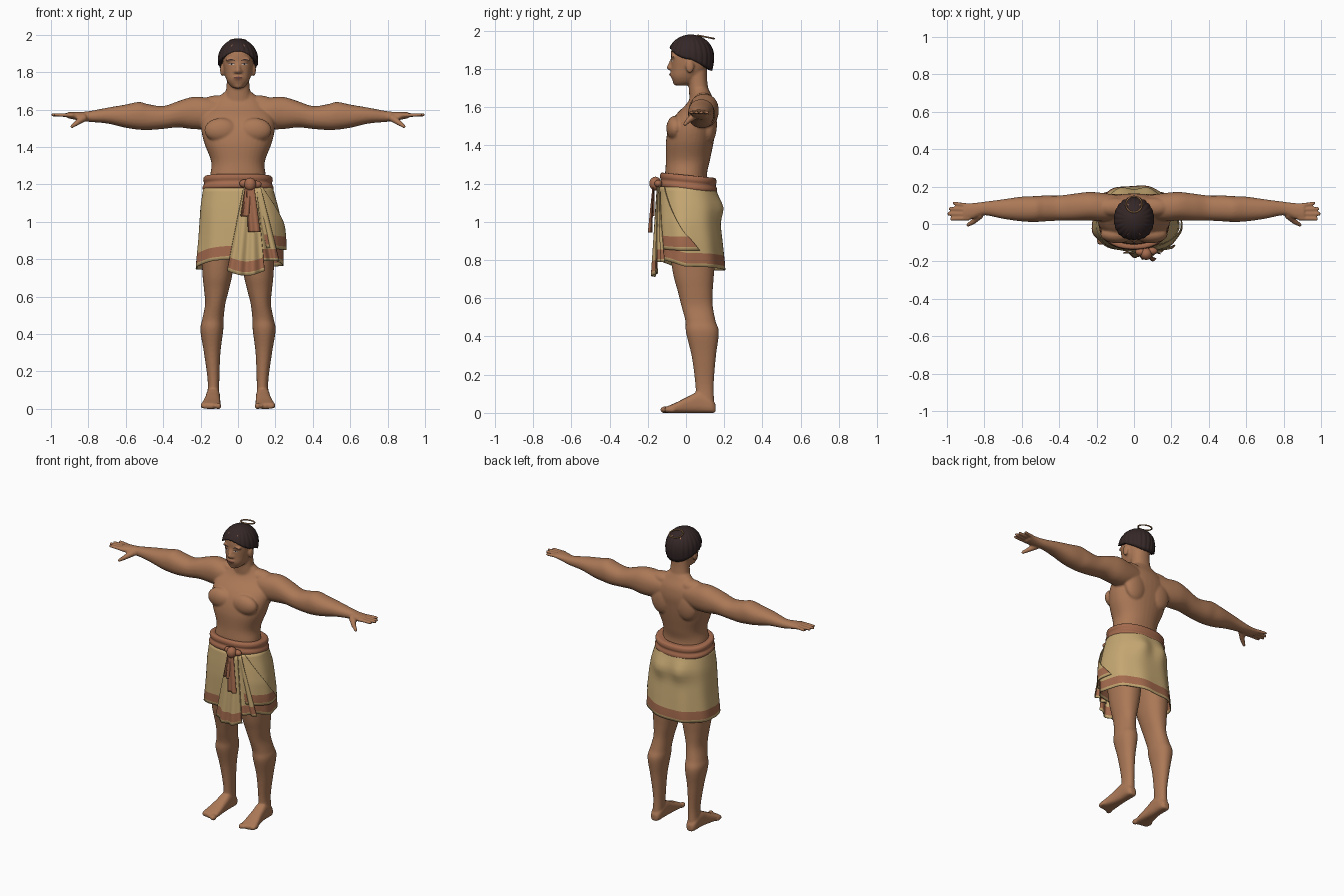
import bpy, bmesh, math
from mathutils import Vector, Matrix
from mathutils.bvhtree import BVHTree

cube = bpy.data.objects.get("Cube")
if cube:
    bpy.data.objects.remove(cube, do_unlink=True)


def material(name, *rgb):
    mat = bpy.data.materials.new(name)
    mat.use_nodes = True
    mat.diffuse_color = (*rgb, 1)
    mat.node_tree.nodes["Principled BSDF"].inputs["Base Color"].default_value = (*rgb, 1)
    return mat


SKIN = material("brown skin", .41, .19, .095)
CLOTH = material("tan cloth", .56, .39, .17)
RUST = material("rust cloth", .37, .145, .075)
HAIR = material("dark hair", .035, .02, .02)
GOLD = material("hair band tan", .38, .2, .09)
WHITE = material("eye white", .6, .5, .42)
LIP = material("lip brown", .25, .09, .06)


def finish(name, bm, *mats, thick=0):
    mesh = bpy.data.meshes.new(name)
    bm.to_mesh(mesh)
    bm.free()
    for mat in mats:
        mesh.materials.append(mat)
    mesh.shade_smooth()
    obj = bpy.data.objects.new(name, mesh)
    bpy.context.collection.objects.link(obj)
    if thick:
        mod = obj.modifiers.new("thickness", 'SOLIDIFY')
        mod.thickness = thick
        mod.offset = 0
    return obj


def lerp(a, b, t):
    return a + (b - a) * t


def smooth(rows, steps=5):
    """Spline through rows of numbers."""
    out = []
    for i in range(len(rows) - 1):
        near = rows[max(i - 1, 0)], rows[i], rows[i + 1], rows[min(i + 2, len(rows) - 1)]
        for k in range(steps):
            t = k / steps
            out.append([q + t / 2 * (r - p + t * (2 * p - 5 * q + 4 * r - s + t * (3 * (q - r) + s - p)))
                        for p, q, r, s in zip(*near)])
    return out + [rows[-1]]


def oval(a, power):
    c, s = math.cos(a), math.sin(a)
    return math.copysign(abs(c) ** (2 / power), c), math.copysign(abs(s) ** (2 / power), s)


def angles(n):
    return [math.tau * i / n for i in range(n)]


def sheet(bm, rows, closed=False, cap=False, paint=lambda row: 0):
    """Quads between rows of points, with a material index for each row."""
    rings = [[bm.verts.new(p) for p in row] for row in rows]
    n = len(rings[0])
    for j, (lo, hi) in enumerate(zip(rings, rings[1:])):
        for i in range(n if closed else n - 1):
            k = (i + 1) % n
            bm.faces.new((lo[i], lo[k], hi[k], hi[i])).material_index = paint(j)
    if cap:
        bm.faces.new(rings[0][::-1])
        bm.faces.new(rings[-1])


def tube(bm, rows, place, power=2.2):
    sheet(bm, [[place(row, *oval(a, power)) for a in angles(36)] for row in smooth(rows)], True, True)


def ball(bm, loc, size):
    bmesh.ops.create_uvsphere(bm, u_segments=24, v_segments=14, radius=1,
                              matrix=Matrix.LocRotScale(Vector(loc), None, Vector(size)))


def rod(bm, a, b, r1, r2):
    a, b = Vector(a), Vector(b)
    turn = (b - a).to_track_quat('Z', 'Y')
    bmesh.ops.create_cone(bm, cap_ends=True, segments=12, radius1=r1, radius2=r2, depth=(b - a).length,
                          matrix=Matrix.LocRotScale((a + b) / 2, turn, None))
    ball(bm, b, (r2, r2, r2))


# Body: torso, neck and head, with rows of height, centre y, half width, half depth
def upright(row, c, s):
    z, cy, rx, ry = row
    return rx * c, cy + ry * s, z


bm = bmesh.new()
tube(bm, [(1, .03, .17, .12), (1.14, .01, .16, .12), (1.24, 0, .15, .11), (1.32, .01, .143, .115),
          (1.42, .02, .18, .125), (1.5, .035, .197, .122), (1.56, .055, .19, .108),
          (1.62, .08, .15, .075), (1.67, .08, .1, .05), (1.7, .07, .065, .045)], upright)
tube(bm, [(1.6, .08, .09, .06), (1.68, .068, .068, .052), (1.75, .06, .06, .05), (1.83, .05, .06, .06)], upright)
tube(bm, [(1.714, -.025, .024, .03), (1.73, -.012, .044, .054), (1.76, -.003, .062, .074), (1.8, .015, .073, .092),
          (1.85, .022, .081, .1), (1.9, .025, .08, .102), (1.94, .025, .07, .09), (1.965, .025, .04, .055)], upright, 2.4)
rod(bm, (0, -.07, 1.85), (0, -.086, 1.808), .01, .015)
ball(bm, (0, -.07, 1.77), (.03, .016, .014))
ball(bm, (0, -.052, 1.728), (.024, .016, .015))

for s in (1, -1):
    # Chest, shoulder blades, trapezius, ears, nostrils, brow ridge
    ball(bm, (s * .09, -.056, 1.49), (.09, .047, .065))
    ball(bm, (s * .09, .122, 1.51), (.08, .04, .1))
    ball(bm, (s * .1, .09, 1.635), (.1, .05, .042))
    ball(bm, (s * .085, .02, 1.812), (.011, .022, .034))
    ball(bm, (s * .013, -.078, 1.803), (.011, .013, .01))
    ball(bm, (s * .035, -.064, 1.866), (.032, .014, .01))
    # Arm with rows of x, centre y, centre z, half depth, half height
    tube(bm, [(.06, .09, 1.585, .06, .06), (.16, .09, 1.58, .075, .083), (.24, .095, 1.582, .076, .086),
              (.32, .09, 1.575, .072, .07), (.4, .085, 1.558, .067, .061), (.48, .083, 1.56, .069, .069),
              (.53, .08, 1.567, .069, .074), (.6, .08, 1.565, .066, .062), (.7, .08, 1.568, .052, .042),
              (.8, .083, 1.563, .036, .028), (.86, .07, 1.566, .042, .022), (.91, .066, 1.57, .045, .016)],
         lambda r, c, n: (s * r[0], r[1] + r[3] * c, r[2] + r[4] * n))
    for base, tip, reach in ((.03, .027, .976), (.054, .054, .991), (.077, .082, .984), (.098, .111, .962)):
        rod(bm, (s * .88, base, 1.57), (s * reach, tip, 1.572), .012, .0095)
    rod(bm, (s * .82, .05, 1.558), (s * .86, .012, 1.53), .021, .015)
    rod(bm, (s * .86, .012, 1.53), (s * .888, -.005, 1.51), .015, .01)
    # Leg with rows of z, centre x, centre y, half width, half depth
    tube(bm, [(.05, .133, .1, .033, .048), (.15, .131, .097, .031, .048), (.3, .138, .093, .044, .064),
              (.42, .14, .086, .061, .086), (.48, .134, .076, .057, .079), (.56, .122, .058, .054, .082),
              (.64, .115, .048, .067, .092), (.72, .11, .04, .08, .106), (.85, .105, .035, .09, .12),
              (1, .095, .03, .09, .12)],
         lambda r, c, n: (s * (r[1] + r[3] * c), r[2] + r[4] * n, r[0]))
    # Foot with rows of y, centre x, half width, height
    tube(bm, [(.155, .133, .02, .045), (.13, .133, .034, .075), (.07, .133, .037, .11), (.01, .136, .041, .085),
              (-.05, .142, .049, .055), (-.09, .146, .053, .038), (-.11, .147, .045, .03)],
         lambda r, c, n: (s * (r[1] + r[2] * c), r[0], r[3] / 2 * (1 + n)), 2.8)
    for i in range(5):
        big = 1.4 if i == 0 else 1
        ball(bm, (s * (.105 + .021 * i), -.112 + .009 * i, .016), (.011 * big, .024, .013 * big))
bmesh.ops.recalc_face_normals(bm, faces=bm.faces)

# Fuse the overlapping volumes into one smooth skin
body = finish("body", bm, SKIN)
fuse = body.modifiers.new("fuse", 'REMESH')
fuse.mode = 'VOXEL'
fuse.voxel_size = .0065
relax = body.modifiers.new("relax", 'SMOOTH')
relax.factor = .5
relax.iterations = 4
bpy.context.view_layer.update()
graph = bpy.context.evaluated_depsgraph_get()
skin_mesh = bpy.data.meshes.new_from_object(body.evaluated_get(graph))
body.modifiers.clear()
body.data = skin_mesh
skin_mesh.materials.clear()
skin_mesh.materials.append(SKIN)
skin_mesh.shade_smooth()

probe = bmesh.new()
probe.from_mesh(skin_mesh)
face_tree = BVHTree.FromBMesh(probe)
probe.free()


# Facial details: thin plates laid on the face
def plate(name, x0, x1, z, up, down, mat, lift=.002):
    rows = [[], []]
    for i in range(11):
        x = lerp(x0, x1, i / 10)
        bulge = math.sin(math.pi * (.06 + .088 * i))
        for row, dz in zip(rows, (down, up)):
            hit = face_tree.ray_cast(Vector((x, -1, z + dz * bulge)), Vector((0, 1, 0)))[0]
            row.append((x, (hit.y if hit else -.07) - lift, z + dz * bulge))
    bm = bmesh.new()
    sheet(bm, rows)
    finish(name, bm, mat)


for side, s in (("left", 1), ("right", -1)):
    def pair(name, a, b, *rest):
        plate(side + "_" + name, *sorted((s * a, s * b)), *rest)
    pair("eyebrow", .014, .062, 1.858, .013, .006, HAIR)
    pair("eye", .018, .05, 1.842, .006, -.004, WHITE)
    pair("iris", .029, .039, 1.8425, .005, -.004, HAIR, .003)
    pair("eyelid", .016, .053, 1.842, .0085, .005, HAIR, .0035)
plate("upper_lip", -.026, .026, 1.771, .006, 0, LIP)
plate("lower_lip", -.023, .023, 1.769, 0, -.008, LIP)
plate("mouth_line", -.027, .027, 1.77, .001, -.001, HAIR, .003)

# Hair: grooved cap with a hairline that drops towards the nape
rows = []
for j in range(1, 19):
    t, row = min(j, 17) / 17, []
    for a in angles(132):
        c, s = math.cos(a), math.sin(a)
        low = 1.85 - .06 * s if s > 0 else 1.85 + .062 * s * s
        z = 1.98 - (1.98 - low) * t * t
        d = (z - 1.865) / .115
        k = math.sqrt(max(0, 1 - d * d)) if d > 0 else 1 - .2 * d * d
        k *= 1 + .035 * abs(math.sin(11 * a)) * min(1, 2 * t) - .015
        if j == 18:
            k, z = k * .8, z + .006
        row.append((.107 * k * c, .025 + .12 * k * s, z))
    rows.append(row)
bm = bmesh.new()
sheet(bm, rows, True)
bm.faces.new([v for v in list(bm.verts)[:132]])
bmesh.ops.recalc_face_normals(bm, faces=bm.faces)
finish("hair", bm, HAIR)
bpy.ops.mesh.primitive_torus_add(major_radius=.043, minor_radius=.0045, major_segments=40, minor_segments=8,
                                 location=(0, .105, 1.967), rotation=(-.2, 0, 0))
ring = bpy.context.object
ring.name = "hair_ring"
ring.data.materials.append(GOLD)
ring.data.shade_smooth()

# Skirt shape: rows of z, reach to +x, -x, front and back
SHAPE = [(.7, .235, .228, .145, .205), (.78, .238, .222, .145, .202), (.9, .238, .21, .145, .19),
         (1, .23, .203, .145, .178), (1.08, .212, .198, .14, .182), (1.19, .182, .182, .13, .15)]


def wrap(a, z, grow=0):
    c, s = oval(a, 2.3)
    lo, hi = next((p, q) for p, q in zip(SHAPE, SHAPE[1:]) if z <= q[0] or q is SHAPE[-1])
    left, right, front, back = [lerp(p, q, (z - lo[0]) / (hi[0] - lo[0])) for p, q in zip(lo[1:], hi[1:])]
    fold = 1 + .018 * (1.19 - z) / .45 * math.sin(9 * a + 3 * z)
    x = (left if c > 0 else right) * c * fold
    y = (back if s > 0 else front) * s * fold
    if s > 0:
        y += .018 * math.exp(-((abs(x) - .075) / .05) ** 2 - ((z - 1.07) / .06) ** 2)
    return x * (1 + grow), y * (1 + grow), z


def cloth_rows(hem, turn, n, grow=0):
    """Hem edge, painted band, then plain cloth up to the waist."""
    rows = []
    for j in range(17):
        row = []
        for i in range(n):
            start = hem(turn(i, 0))
            z = start + (0, .018, .045, .072)[j] if j < 4 else lerp(start + .072, 1.185, (j - 3) / 13)
            row.append(wrap(turn(i, (z - start) / (1.185 - start)), z, grow))
        rows.append(row)
    return rows


def band(row):
    return 1 if row in (1, 2) else 0


def main_hem(a):
    return .745 + .055 * max(0, -math.sin(a)) + .02 * max(0, math.cos(a))


bm = bmesh.new()
sheet(bm, cloth_rows(main_hem, lambda i, t: math.tau * i / 96, 96), True, paint=band)
finish("skirt", bm, CLOTH, RUST, thick=.005)

# Overlapping flap with a slanting rear edge
bm = bmesh.new()
sheet(bm, cloth_rows(lambda a: .875 - .025 * math.cos(a), lambda i, t: lerp(-1.35, lerp(.3, -.9, t), i / 39), 40, .07),
      paint=band)
finish("skirt_flap", bm, CLOTH, RUST, thick=.005)


# Hanging cloth at the front: top and bottom are (x0, x1, z, y)
def drape(name, top, bottom, pleats, dip, *mats):
    rows = []
    for v in (1, .96, .9, .84, .7, .55, .4, .25, .1, 0):
        x0, x1, z, y = [lerp(p, q, v) for p, q in zip(top, bottom)]
        row = []
        for i in range(33):
            u = i / 32
            x = lerp(x0, x1, u)
            wave = .011 * v * math.sin(math.tau * pleats * u)
            row.append((x, y + wave + 1.4 * (x - .05) ** 2, z - dip * v * math.sin(math.pi * u)))
        rows.append(row)
    bm = bmesh.new()
    sheet(bm, rows, paint=band if len(mats) > 1 else lambda row: 0)
    finish(name, bm, *mats, thick=.005)


drape("side_pleat", (.06, .12, 1.19, -.145), (.1, .22, .79, -.152), 2, 0, CLOTH, RUST)
drape("front_panel", (.03, .1, 1.19, -.15), (-.058, .142, .738, -.172), 2.5, .026, CLOTH, RUST)
drape("long_sash_end", (.045, .085, 1.2, -.172), (.055, .118, .945, -.19), 1, 0, RUST)
drape("short_sash_end", (.04, .07, 1.2, -.168), (.015, .058, 1.03, -.178), 1, 0, RUST)

# Belt: two stacked rolls tied with a knot
bm = bmesh.new()
profile = [(.75, 1.165), (.98, 1.167), (1.02, 1.185), (.97, 1.204), (1, 1.222), (.95, 1.243), (.72, 1.24)]
rows = []
for k, z in smooth(profile, 3):
    ring = [oval(a, 2.3) for a in angles(72)]
    rows.append([(.186 * k * c, .012 + .148 * k * s, z - .1 * k * .148 * s) for c, s in ring])
sheet(bm, rows, True)
finish("belt", bm, RUST)
bm = bmesh.new()
ball(bm, (.065, -.16, 1.2), (.032, .032, .036))
ball(bm, (.035, -.15, 1.205), (.028, .02, .022))
ball(bm, (.098, -.145, 1.2), (.028, .02, .02))
finish("belt_knot", bm, RUST)
